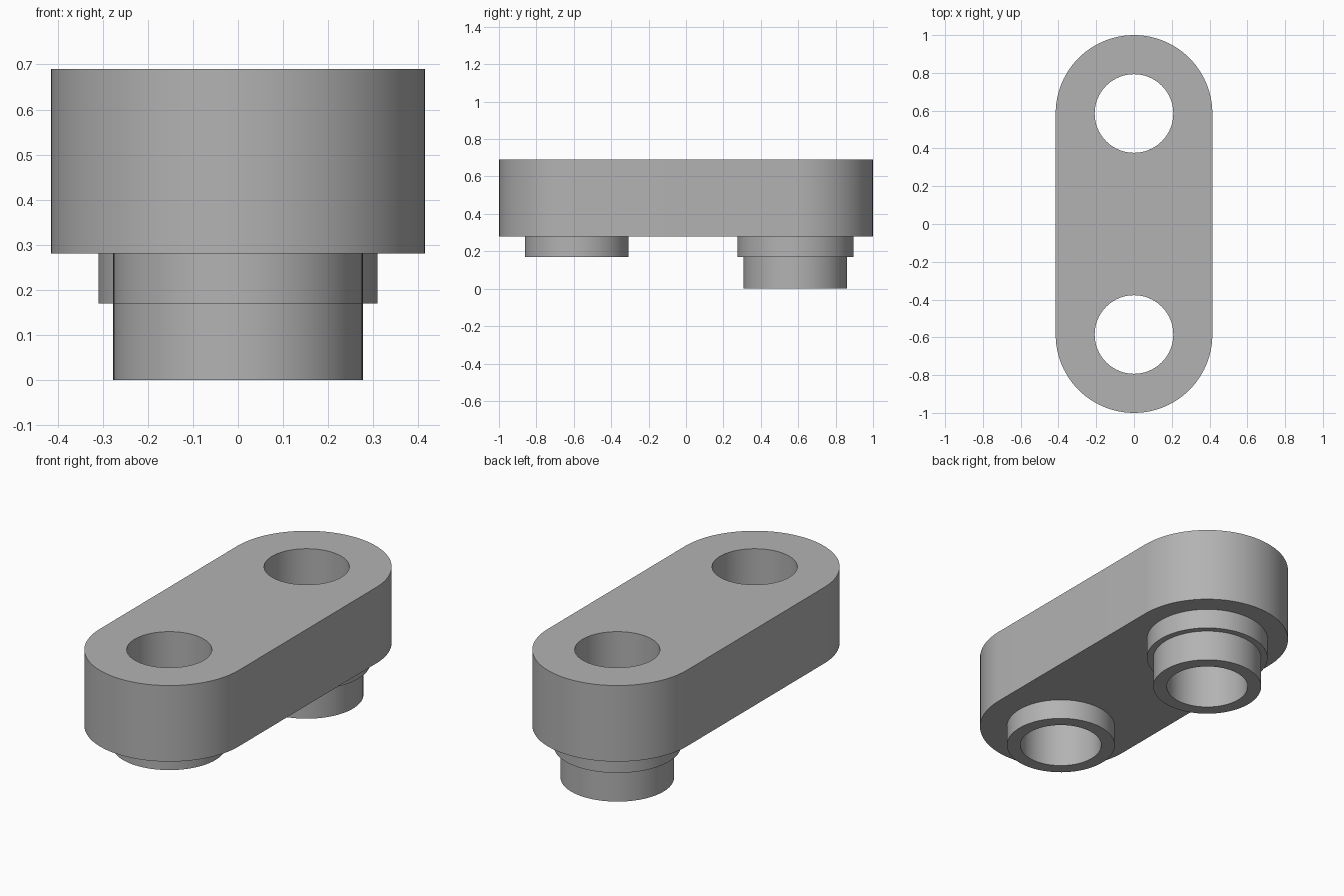
import bpy, bmesh
from math import pi, sin, cos, radians

if "Cube" in bpy.data.objects:
    bpy.data.objects.remove(bpy.data.objects["Cube"])

SEG = 96             # sides of a full circle
PIN = 0.585          # distance of each bore from the centre
BASE, TOP = 0.28, 0.69

grey = bpy.data.materials.new("steel grey")
grey.use_nodes = True
colour = (0.45, 0.45, 0.45, 1)
grey.diffuse_color = colour
grey.node_tree.nodes["Principled BSDF"].inputs["Base Color"].default_value = colour


def arc(radius, y, start, sweep, steps):
    return [(radius * cos(start + sweep * i / steps),
             y + radius * sin(start + sweep * i / steps)) for i in range(steps)]


def prism(name, outline, z0, z1):
    bm = bmesh.new()
    face = bm.faces.new([bm.verts.new((x, y, z0)) for x, y in outline])
    top = bmesh.ops.extrude_face_region(bm, geom=[face])["geom"]
    bmesh.ops.translate(bm, vec=(0, 0, z1 - z0),
                        verts=[v for v in top if isinstance(v, bmesh.types.BMVert)])
    bmesh.ops.recalc_face_normals(bm, faces=bm.faces)
    mesh = bpy.data.meshes.new(name)
    bm.to_mesh(mesh)
    bm.free()
    mesh.materials.append(grey)
    obj = bpy.data.objects.new(name, mesh)
    bpy.context.collection.objects.link(obj)
    return obj


def cylinder(name, radius, y, z0, z1):
    return prism(name, arc(radius, y, 0, 2 * pi, SEG), z0, z1)


def combine(target, tool, operation):
    mod = target.modifiers.new(operation, "BOOLEAN")
    mod.operation, mod.solver, mod.object = operation, "EXACT", tool
    bpy.context.view_layer.objects.active = target
    bpy.ops.object.modifier_apply(modifier=mod.name)
    bpy.data.objects.remove(tool)


# Round-ended link plate
half = SEG // 2
ends = (arc(0.415, PIN, 0, pi, half) + [(-0.415, PIN)]
        + arc(0.415, -PIN, pi, pi, half) + [(0.415, -PIN)])
link = prism("link_plate", ends, BASE, TOP)

# Bosses below: short one in front, stepped one behind
for name, radius, y, z0, z1 in (("front_boss", 0.277, -PIN, 0.17, 0.35),
                                ("back_collar", 0.31, PIN, 0.17, 0.38),
                                ("back_boss", 0.277, PIN, 0, 0.25)):
    combine(link, cylinder(name, radius, y, z0, z1), "UNION")

# Bores through both ends
for y in (-PIN, PIN):
    combine(link, cylinder("bore_cutter", 0.208, y, -0.1, TOP + 0.1), "DIFFERENCE")

bpy.ops.object.select_all(action="DESELECT")
link.select_set(True)
bpy.context.view_layer.objects.active = link
bpy.ops.object.shade_smooth_by_angle(angle=radians(30))
